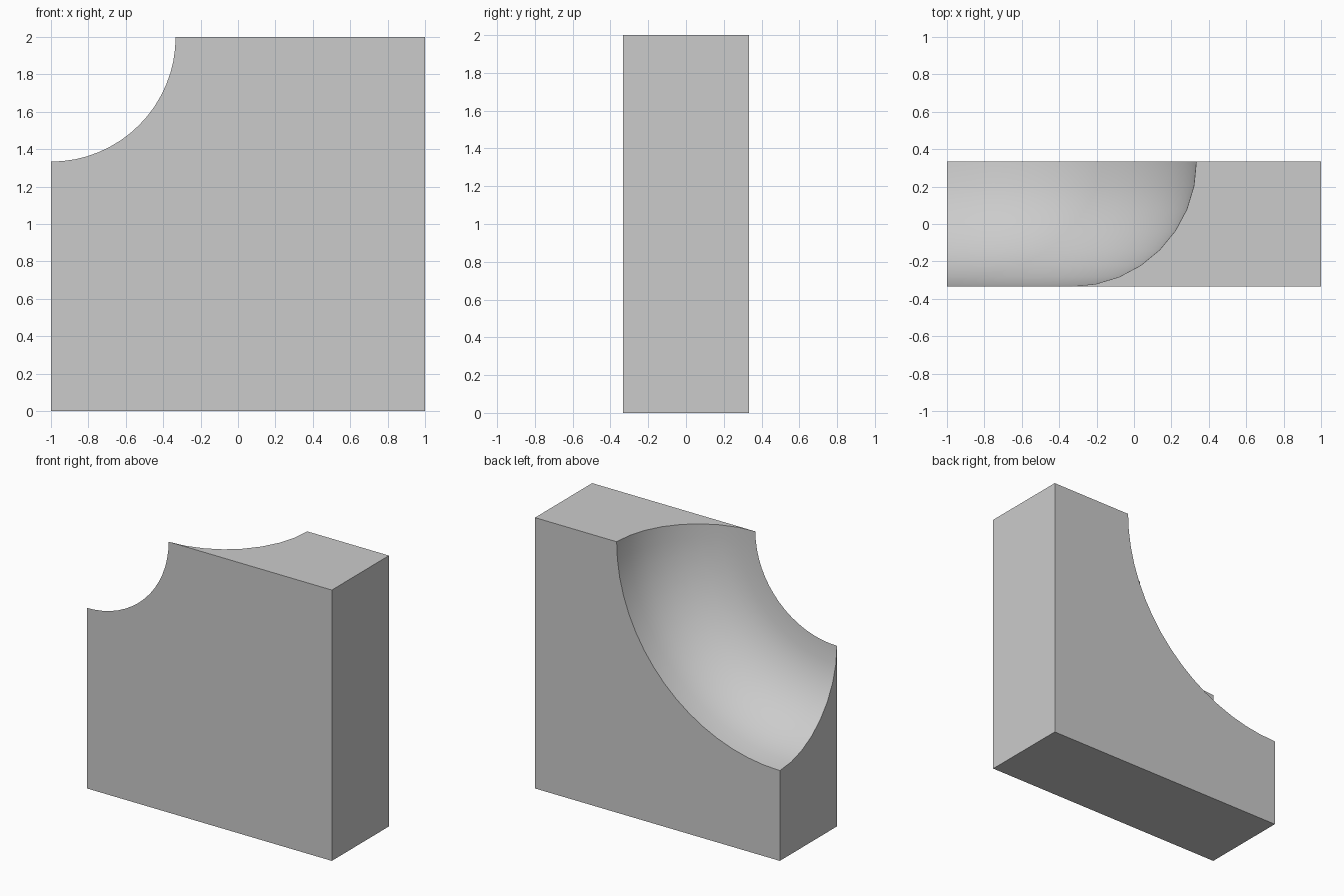
import bpy, bmesh
from math import sin, cos, pi, radians

if "Cube" in bpy.data.objects:
    bpy.data.objects.remove(bpy.data.objects["Cube"])

R = 2 / 3          # radius of the cove profile and of the front opening
H = 1 / 3          # half depth of the block
PROFILE, SWEEP = 8, 16

bm = bmesh.new()

# Cove: quarter-circle profile swept 90 degrees around the upper left corner
rows = []
for i in range(PROFILE + 1):
    a = i / PROFILE * pi / 2
    r, y = R + R * sin(a), H - R * cos(a)
    rows.append([bm.verts.new((-1 + r * sin(t), y, 2 - r * cos(t)))
                 for t in (j / SWEEP * pi / 2 for j in range(SWEEP + 1))])
for p, q in zip(rows, rows[1:]):
    for j in range(SWEEP):
        bm.faces.new((p[j], p[j + 1], q[j + 1], q[j]))

# Block corners that the cove leaves intact
front_l, front_r, front_t = [bm.verts.new((x, -H, z)) for x, z in ((-1, 0), (1, 0), (1, 2))]
back_l, back_r, back_t = [bm.verts.new((x, H, z)) for x, z in ((-1, 0), (1, 0), (1, 2))]

# Flat sides of the block
bm.faces.new([front_l, front_r, front_t] + rows[0][::-1])
bm.faces.new([back_l, back_r, back_t] + rows[-1][::-1])
bm.faces.new([front_l, back_l] + [row[0] for row in reversed(rows)])
bm.faces.new([front_t, back_t] + [row[-1] for row in reversed(rows)])
bm.faces.new((front_l, front_r, back_r, back_l))
bm.faces.new((front_r, front_t, back_t, back_r))
bmesh.ops.recalc_face_normals(bm, faces=bm.faces)

mesh = bpy.data.meshes.new("coved_corner_block")
bm.to_mesh(mesh)
bm.free()
block = bpy.data.objects.new("coved_corner_block", mesh)
bpy.context.collection.objects.link(block)
bpy.context.view_layer.objects.active = block
block.select_set(True)
bpy.ops.object.shade_smooth_by_angle(angle=radians(30))
